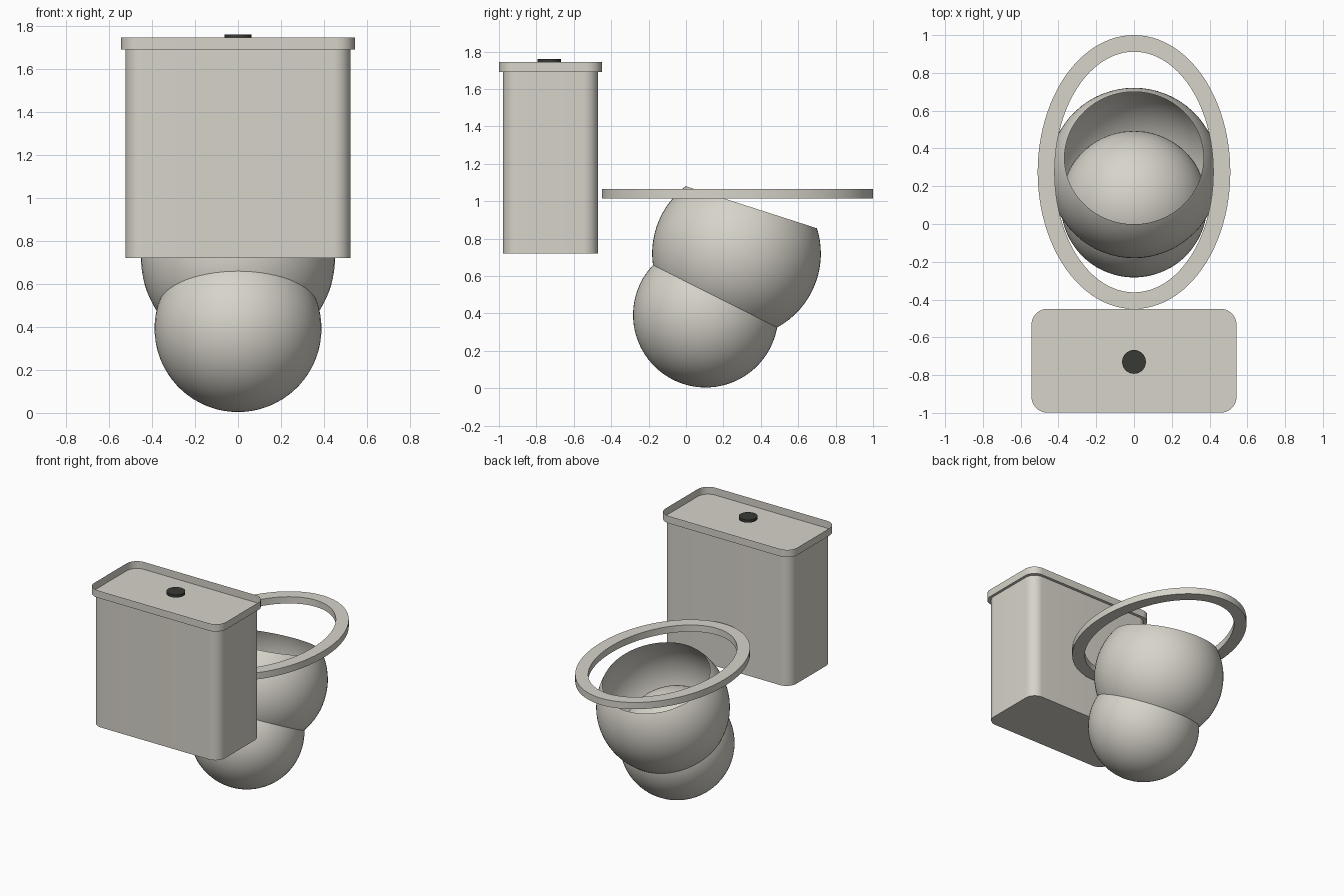
import bpy, bmesh
from math import sin, cos, pi, radians
from mathutils import Matrix, Vector

cube = bpy.data.objects.get("Cube")
if cube:
    bpy.data.objects.remove(cube)


def material(name, colour):
    m = bpy.data.materials.new(name)
    m.use_nodes = True
    m.diffuse_color = colour
    m.node_tree.nodes["Principled BSDF"].inputs["Base Color"].default_value = colour
    return m


ceramic = material("warm ceramic", (0.68, 0.655, 0.59, 1))
charcoal = material("charcoal", (0.04, 0.04, 0.035, 1))


def finish(name, bm, mat, angle=40):
    mesh = bpy.data.meshes.new(name)
    bm.to_mesh(mesh)
    bm.free()
    mesh.materials.append(mat)
    obj = bpy.data.objects.new(name, mesh)
    bpy.context.collection.objects.link(obj)
    bpy.ops.object.select_all(action="DESELECT")
    obj.select_set(True)
    bpy.context.view_layer.objects.active = obj
    bpy.ops.object.shade_smooth_by_angle(angle=radians(angle))
    return obj


def rounded_outline(hx, hy, r, steps=10):
    corners = [(1, 1), (-1, 1), (-1, -1), (1, -1)]
    return [(sx * (hx - r) + r * cos((q + i / steps) * pi / 2),
             sy * (hy - r) + r * sin((q + i / steps) * pi / 2))
            for q, (sx, sy) in enumerate(corners) for i in range(steps + 1)]


def box_shell(name, outline, cy, z0, z1, closed):
    """Extrude an outline upward, with an optional top face."""
    bm = bmesh.new()
    low = [bm.verts.new((x, y + cy, z0)) for x, y in outline]
    high = [bm.verts.new((x, y + cy, z1)) for x, y in outline]
    n = len(outline)
    for i in range(n):
        j = (i + 1) % n
        bm.faces.new((low[i], low[j], high[j], high[i]))
    bm.faces.new(low[::-1])
    if closed:
        bm.faces.new(high)
    return finish(name, bm, ceramic)


def sphere(radius, centre, tilt):
    bm = bmesh.new()
    bmesh.ops.create_uvsphere(
        bm, u_segments=64, v_segments=48, radius=radius,
        matrix=Matrix.Translation(centre) @ Matrix.Rotation(-tilt, 4, "X"))
    return bm


# Cistern and its open tray lid
box_shell("tank", rounded_outline(0.523, 0.254, 0.08), -0.724, 0.72, 1.69, True)
box_shell("tank_lid", rounded_outline(0.543, 0.275, 0.085), -0.724, 1.69, 1.745, False)

# Flush button
bm = bmesh.new()
bmesh.ops.create_cone(bm, cap_ends=True, segments=32, radius1=0.063, radius2=0.063,
                      depth=0.02, matrix=Matrix.Translation((0, -0.73, 1.75)))
finish("flush_button", bm, charcoal)

# Foot
finish("foot", sphere(0.388, (0, 0.105, 0.392), radians(26)), ceramic)

# Hollow bowl, sliced by a tilted rim plane
tilt = radians(17.8)
centre = Vector((0, 0.27, 0.72))
normal = Vector((0, sin(tilt), cos(tilt)))
bm = sphere(0.451, centre, tilt)
bmesh.ops.bisect_plane(bm, geom=bm.verts[:] + bm.edges[:] + bm.faces[:],
                       plane_co=centre + normal * 0.26, plane_no=normal,
                       clear_outer=True)
finish("bowl", bm, ceramic)

# Oval seat ring: a rectangular section swept around an ellipse
bm = bmesh.new()
section = [(0.51, 0.725, 1.015), (0.51, 0.725, 1.065),
           (0.42, 0.637, 1.065), (0.42, 0.637, 1.015)]
count = 96
rings = []
for i in range(count):
    a = 2 * pi * i / count
    rings.append([bm.verts.new((rx * cos(a), 0.275 + ry * sin(a), z))
                  for rx, ry, z in section])
for i in range(count):
    here, after = rings[i], rings[(i + 1) % count]
    for k in range(4):
        m = (k + 1) % 4
        bm.faces.new((here[k], after[k], after[m], here[m]))
bmesh.ops.recalc_face_normals(bm, faces=bm.faces[:])
finish("seat", bm, ceramic)
